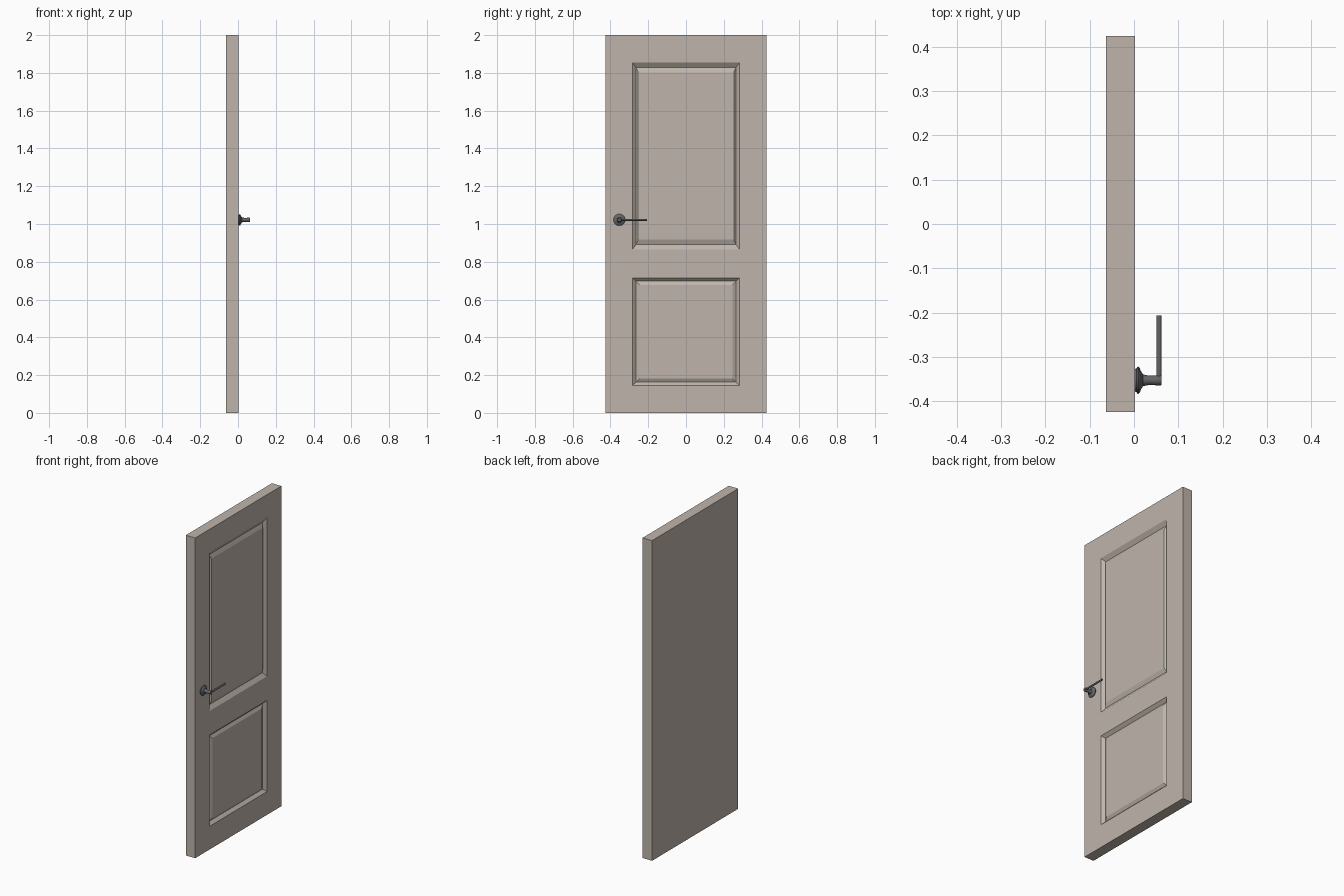
import bpy, bmesh, math
from mathutils import Vector, Matrix

if "Cube" in bpy.data.objects:
    bpy.data.objects.remove(bpy.data.objects["Cube"])

X_BACK, X_FRONT = -0.063, 0.002
HALF_W, HEIGHT, OPEN_W = 0.425, 2.0, 0.284
PANELS = [  # bottom, top, then (side inset, end inset, depth) of groove and raised field
    (0.145, 0.715, [(0.020, 0.018, 0.018), (0.039, 0.037, 0.008)]),
    (0.865, 1.855, [(0.020, 0.026, 0.018), (0.031, 0.052, 0.008)]),
]


def material(name, color):
    m = bpy.data.materials.new(name)
    m.diffuse_color = color
    m.use_nodes = True
    m.node_tree.nodes["Principled BSDF"].inputs["Base Color"].default_value = m.diffuse_color
    return m


def add_object(name, bm, mat):
    bmesh.ops.recalc_face_normals(bm, faces=bm.faces)
    me = bpy.data.meshes.new(name)
    bm.to_mesh(me)
    bm.free()
    me.materials.append(mat)
    ob = bpy.data.objects.new(name, me)
    bpy.context.collection.objects.link(ob)
    return ob


def smooth(ob, degrees=35):
    bpy.ops.object.select_all(action='DESELECT')
    ob.select_set(True)
    bpy.context.view_layer.objects.active = ob
    bpy.ops.object.shade_smooth_by_angle(angle=math.radians(degrees))


def lathe_x(name, profile, y, z, mat, sides=32):
    """Turn a closed (x, radius) profile about an axis parallel to x."""
    bm = bmesh.new()
    rings = []
    for x, r in profile:
        rings.append([bm.verts.new((x, y + r * math.cos(2 * math.pi * i / sides),
                                    z + r * math.sin(2 * math.pi * i / sides)))
                      for i in range(sides)])
    for a, b in zip(rings, rings[1:]):
        for i in range(sides):
            j = (i + 1) % sides
            bm.faces.new((a[i], a[j], b[j], b[i]))
    bm.faces.new(rings[0])
    bm.faces.new(rings[-1])
    ob = add_object(name, bm, mat)
    smooth(ob)
    return ob


paint = material("door_paint", (0.52, 0.46, 0.41, 1))
metal = material("handle_metal", (0.13, 0.13, 0.14, 1))

# Door slab, cut along the panel outlines
bm = bmesh.new()
bmesh.ops.create_cube(bm, size=1, matrix=Matrix.Translation(
    ((X_BACK + X_FRONT) / 2, 0, HEIGHT / 2)) @ Matrix.Diagonal(
    (X_FRONT - X_BACK, 2 * HALF_W, HEIGHT, 1)))
cuts = [((0, y, 0), (0, 1, 0)) for y in (-OPEN_W, OPEN_W)]
cuts += [((0, 0, z), (0, 0, 1)) for p in PANELS for z in p[:2]]
for co, no in cuts:
    bmesh.ops.bisect_plane(bm, geom=bm.verts[:] + bm.edges[:] + bm.faces[:],
                           plane_co=co, plane_no=no)

# Recessed moulding groove and raised field of each panel
for z0, z1, steps in PANELS:
    mid = Vector((X_FRONT, 0, (z0 + z1) / 2))
    face = next(f for f in bm.faces if (f.calc_center_median() - mid).length < 0.005)
    for side, end, depth in steps:
        bmesh.ops.inset_individual(bm, faces=[face], thickness=0.005)
        for v in face.verts:
            v.co = (X_FRONT - depth,
                    math.copysign(OPEN_W - side, v.co.y),
                    z1 - end if v.co.z > mid.z else z0 + end)
add_object("door_slab", bm, paint)

# Round rosette and flared neck of the handle
HY, HZ = -0.353, 1.022
lathe_x("handle_rosette",
        [(0.001, 0.025), (0.006, 0.027), (0.007, 0.030), (0.010, 0.031),
         (0.013, 0.028), (0.015, 0.022), (0.018, 0.017), (0.020, 0.014)], HY, HZ, metal)
lathe_x("handle_neck",
        [(0.016, 0.014), (0.024, 0.0125), (0.034, 0.0105), (0.046, 0.011),
         (0.060, 0.0115), (0.0625, 0.010)], HY, HZ, metal)

# Lever bar
bm = bmesh.new()
y0, y1 = HY, -0.207
bmesh.ops.create_cone(bm, cap_ends=True, segments=24, radius1=0.0055, radius2=0.0055,
                      depth=y1 - y0,
                      matrix=Matrix.Translation((0.0565, (y0 + y1) / 2, HZ))
                      @ Matrix.Rotation(math.pi / 2, 4, 'X'))
smooth(add_object("handle_lever", bm, metal))
